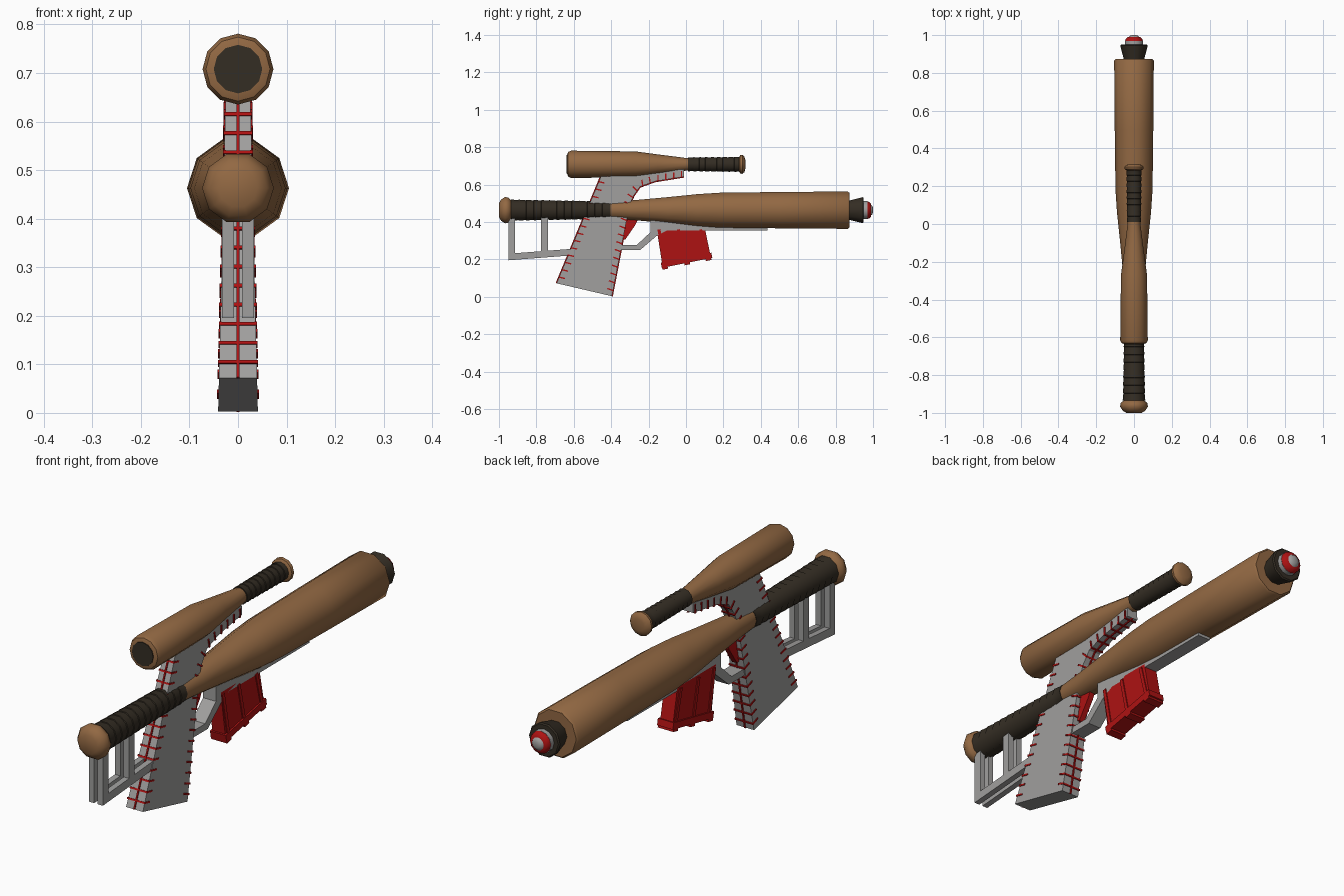
import bpy, bmesh, math
from mathutils import Vector

cube = bpy.data.objects.get("Cube")
if cube:
    bpy.data.objects.remove(cube, do_unlink=True)


def material(name, rgb):
    m = bpy.data.materials.new(name)
    m.use_nodes = True
    m.diffuse_color = (*rgb, 1)
    m.node_tree.nodes["Principled BSDF"].inputs["Base Color"].default_value = (*rgb, 1)
    return m


wood = material("wood", (0.29, 0.14, 0.056))
tape = material("dark tape", (0.034, 0.026, 0.017))
grey = material("grey leather", (0.35, 0.345, 0.34))
red = material("red", (0.42, 0.006, 0.006))


def finish(name, bm, mat, smooth=False):
    bmesh.ops.recalc_face_normals(bm, faces=bm.faces)
    me = bpy.data.meshes.new(name)
    bm.to_mesh(me)
    bm.free()
    me.materials.append(mat)
    if smooth:
        me.polygons.foreach_set("use_smooth", [True] * len(me.polygons))
        me.set_sharp_from_angle(angle=math.radians(45))
    ob = bpy.data.objects.new(name, me)
    bpy.context.scene.collection.objects.link(ob)
    return ob


def lathe(name, profile, z, sides, mat):
    """Turn (y, radius) points around a lengthwise axis at height z."""
    bm = bmesh.new()
    rings = []
    for y, r in profile:
        angles = [math.tau * i / sides for i in range(sides)]
        rings.append([bm.verts.new((r * math.cos(a), y, z + r * math.sin(a))) for a in angles])
    for a, b in zip(rings, rings[1:]):
        for i in range(sides):
            j = (i + 1) % sides
            bm.faces.new((a[i], a[j], b[j], b[i]))
    bm.faces.new(rings[0])
    bm.faces.new(rings[-1])
    return finish(name, bm, mat, True)


def prism(bm, outline, x0, x1):
    """Extrude a (y, z) outline across x; x0 and x1 may depend on z."""
    at = lambda x, z: x(z) if callable(x) else x
    a = [bm.verts.new((at(x0, z), y, z)) for y, z in outline]
    b = [bm.verts.new((at(x1, z), y, z)) for y, z in outline]
    bm.faces.new(a)
    bm.faces.new(b)
    for i in range(len(a)):
        j = (i + 1) % len(a)
        bm.faces.new((a[i], a[j], b[j], b[i]))


def strip(p, q, width):
    """Thin quad outline from p to q."""
    p, q = Vector(p), Vector(q)
    d = (q - p).normalized() * width / 2
    n = Vector((-d.y, d.x))
    return [p + n, q + n, q - n, p - n]


def tape_profile(y0, r0, y1, r1, turns):
    """Overlapping wraps of tape, each a small step."""
    pts = []
    for i in range(turns):
        for t, extra in ((i, 0.002), (i + 0.95, -0.001)):
            f = t / turns
            pts.append((y0 + (y1 - y0) * f, r0 + (r1 - r0) * f + extra))
    return pts + [(y1, r1)]


# Large bat: barrel body
MAIN, TOP = 0.463, 0.708
lathe("main_knob", [(-1, 0.04), (-0.988, 0.06), (-0.967, 0.074), (-0.948, 0.07),
                    (-0.93, 0.05)], MAIN, 10, wood)
lathe("main_tape", tape_profile(-0.935, 0.058, -0.405, 0.048, 13), MAIN, 10, tape)
lathe("main_bat", [(-0.41, 0.046), (-0.3, 0.054), (-0.1, 0.073), (0.06, 0.09), (0.18, 0.098),
                   (0.5, 0.102), (0.865, 0.105), (0.873, 0.098)], MAIN, 10, wood)

# Muzzle and rounded tip
lathe("muzzle", [(0.865, 0.052), (0.945, 0.073), (0.95, 0.068)], MAIN, 10, tape)
lathe("tip_collar", [(0.94, 0.048), (0.97, 0.048)], MAIN, 12, grey)
lathe("tip_ring", [(0.965, 0.048), (0.98, 0.044), (0.99, 0.033)], MAIN, 12, red)
lathe("tip_dome", [(0.985, 0.031), (0.995, 0.024), (1, 0.012)], MAIN, 12, grey)

# Small bat: sight
lathe("sight_bat", [(-0.635, 0.052), (-0.63, 0.066), (-0.615, 0.073), (-0.27, 0.069),
                    (-0.15, 0.053), (0, 0.034), (0.02, 0.033)], TOP, 12, wood)
lathe("sight_end_plate", [(-0.638, 0.05), (-0.632, 0.05)], TOP, 12, tape)
lathe("sight_tape", tape_profile(0.01, 0.036, 0.29, 0.039, 9), TOP, 12, tape)
lathe("sight_knob", [(0.282, 0.036), (0.29, 0.049), (0.302, 0.051), (0.312, 0.042),
                     (0.317, 0.025)], TOP, 12, wood)

# Handle that tapers upwards into the sight mount
half = lambda z: 0.041 - 0.024 * z
front_edge = [(-0.692, 0.072), (-0.45, 0.655)]
back_edge = [(-0.396, 0.003), (-0.302, 0.49), (-0.28, 0.54), (-0.246, 0.588),
             (-0.166, 0.617), (-0.01, 0.642)]
bm = bmesh.new()
prism(bm, front_edge[:1] + back_edge + [(-0.01, 0.68), (-0.45, 0.68)] + front_edge[1:],
      lambda z: -half(z), half)
finish("handle", bm, grey)


def stitch(name, edge, side, start):
    """Seam along an edge with evenly spaced stitches wrapping onto both sides."""
    bm = bmesh.new()
    dist = start
    for p, q in zip(edge, edge[1:]):
        p, q = Vector(p), Vector(q)
        d = (q - p).normalized()
        inward = Vector((d.y, -d.x)) * side
        prism(bm, strip(p - inward * 0.001, q - inward * 0.001, 0.008), -0.003, 0.003)
        while dist < (q - p).length:
            c = p + d * dist
            w = half(c.y) + 0.003
            prism(bm, strip(c - inward * 0.004, c + inward * 0.004, 0.007), -w, w)
            end = c + inward * 0.032 + d * 0.006
            for s in (-1, 1):
                prism(bm, strip(c - inward * 0.004, end, 0.007), s * (w - 0.006), s * w)
            dist += 0.0425
        dist -= (q - p).length
    finish(name, bm, red)


stitch("front_stitching", front_edge, 1, 0.035)
stitch("back_stitching", back_edge, -1, 0.03)

# Twin shoulder stock frames
for s, side in ((1, "left"), (-1, "right")):
    bm = bmesh.new()
    for outline in (
        [(-0.95, 0.195), (-0.6, 0.222), (-0.6, 0.257), (-0.95, 0.23)],
        [(-0.95, 0.2), (-0.914, 0.2), (-0.914, 0.43), (-0.95, 0.43)],
        [(-0.775, 0.22), (-0.738, 0.22), (-0.738, 0.43), (-0.775, 0.43)],
    ):
        prism(bm, outline, s * 0.008, s * 0.033)
    finish(side + "_stock_frame", bm, grey)

# Trigger guard running into the lower rail
bm = bmesh.new()
prism(bm, [(-0.36, 0.25), (-0.245, 0.25), (-0.155, 0.327), (-0.1, 0.355), (0.435, 0.355),
           (0.435, 0.38), (0.1, 0.41), (-0.19, 0.41), (-0.19, 0.345), (-0.262, 0.278),
           (-0.36, 0.278)], -0.03, 0.03)
finish("guard_and_rail", bm, grey)

# Trigger
bm = bmesh.new()
prism(bm, [(-0.34, 0.43), (-0.25, 0.43), (-0.27, 0.385), (-0.325, 0.305), (-0.34, 0.31)],
      -0.012, 0.012)
finish("trigger", bm, red)

# Magazine with ribs, base and feet
bm = bmesh.new()
prism(bm, [(-0.158, 0.37), (0.1, 0.37), (0.132, 0.215), (-0.125, 0.16)], -0.03, 0.03)
for y in (-0.145, -0.04, 0.078):
    for s in (-1, 1):
        prism(bm, strip((y, 0.36), (y + 0.034, 0.185 + 0.2 * (y + 0.14)), 0.016),
              s * 0.028, s * 0.034)
prism(bm, strip((-0.132, 0.168), (0.138, 0.222), 0.028), -0.037, 0.037)
for t in (0.06, 0.5, 0.92):
    c = Vector((-0.132, 0.168)).lerp(Vector((0.138, 0.222)), t) + Vector((0.003, -0.014))
    prism(bm, strip(c - Vector((0.015, 0.003)), c + Vector((0.015, 0.003)), 0.02), -0.037, 0.037)
finish("magazine", bm, red)
